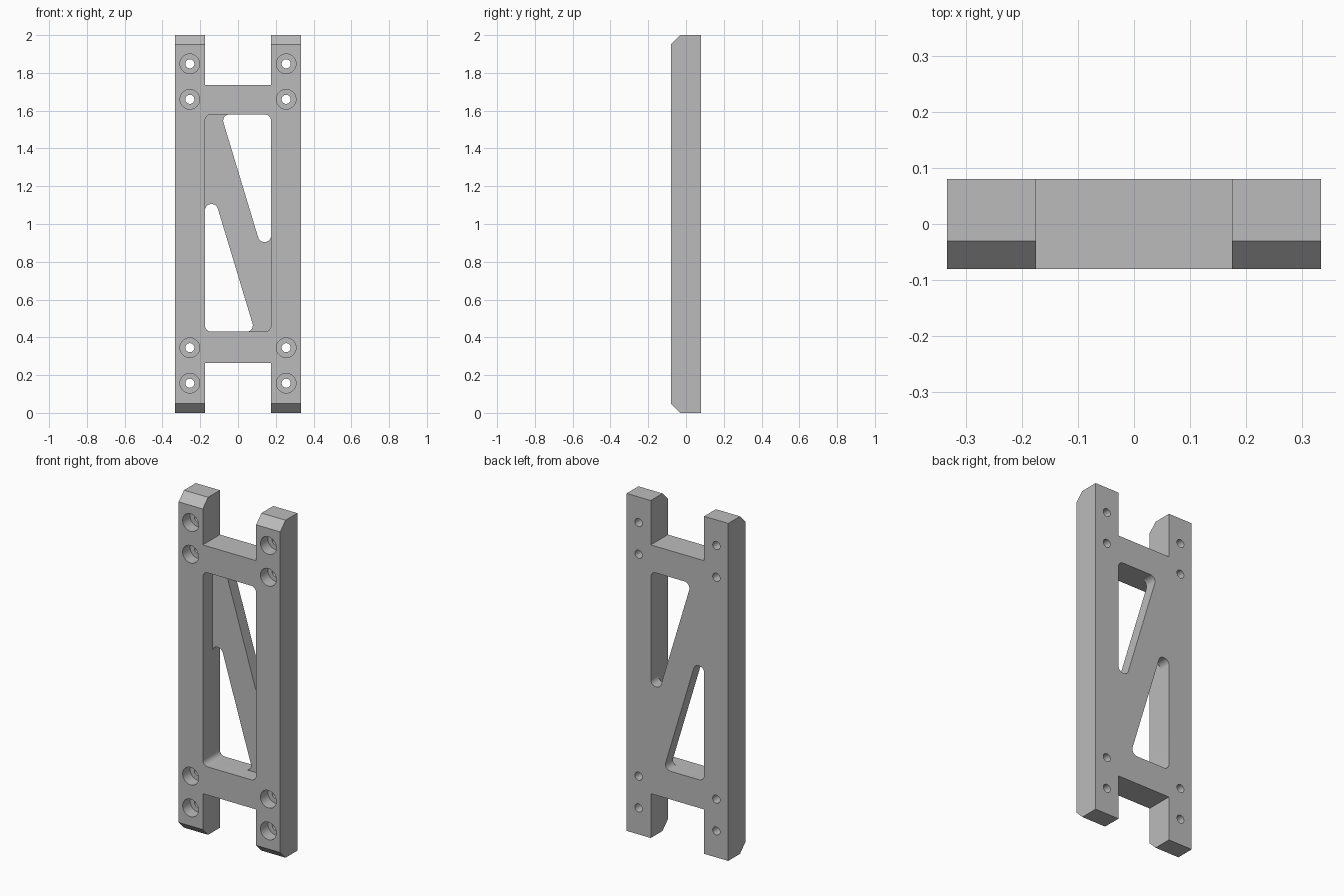
import bpy, bmesh, math
from mathutils import Vector

if "Cube" in bpy.data.objects:
    bpy.data.objects.remove(bpy.data.objects["Cube"])

HALF_W, HALF_D, HEIGHT = 0.333, 0.08, 2.0
INNER = 0.175                      # inner edge of the side rails
LOW, HIGH = 0.43, 1.58             # window between the crossbars
FILLET = 0.033

grey = bpy.data.materials.new("plain grey")
grey.diffuse_color = (0.5, 0.5, 0.5, 1)
grey.use_nodes = True
grey.node_tree.nodes["Principled BSDF"].inputs["Base Color"].default_value = grey.diffuse_color


def prism(name, points, direction):
    """Extrude a closed outline of 3D points along a direction."""
    bm = bmesh.new()
    face = bm.faces.new([bm.verts.new(p) for p in points])
    new = bmesh.ops.extrude_face_region(bm, geom=[face])["geom"]
    bmesh.ops.translate(bm, vec=direction,
                        verts=[v for v in new if isinstance(v, bmesh.types.BMVert)])
    bmesh.ops.recalc_face_normals(bm, faces=bm.faces[:])
    mesh = bpy.data.meshes.new(name)
    bm.to_mesh(mesh)
    bm.free()
    mesh.materials.append(grey)
    obj = bpy.data.objects.new(name, mesh)
    bpy.context.collection.objects.link(obj)
    return obj


def rounded(corners, r=FILLET, steps=8):
    """Round every corner of a convex (x, z) outline."""
    out = []
    pts = [Vector(c) for c in corners]
    for i, p in enumerate(pts):
        d1 = (pts[i - 1] - p).normalized()
        d2 = (pts[(i + 1) % len(pts)] - p).normalized()
        half = math.acos(d1.dot(d2)) / 2
        centre = p + (d1 + d2).normalized() * (r / math.sin(half))
        u = p + d1 * (r / math.tan(half)) - centre
        v = p + d2 * (r / math.tan(half)) - centre
        for k in range(steps + 1):
            q = centre + u.lerp(v, k / steps).normalized() * r
            out.append((round(q.x, 5), round(q.y, 5)))
    return out


def circle(x, z, r, n=32):
    return [(x + r * math.cos(2 * math.pi * k / n),
             z + r * math.sin(2 * math.pi * k / n)) for k in range(n)]


def cut(target, outline, y0, y1):
    """Cut an (x, z) outline through the target from y0 to y1."""
    cutter = prism("cutter", [(x, y0, z) for x, z in outline], (0, y1 - y0, 0))
    cutter.hide_render = True
    mod = target.modifiers.new("cut", 'BOOLEAN')
    mod.operation, mod.solver, mod.object = 'DIFFERENCE', 'EXACT', cutter
    bpy.context.view_layer.objects.active = target
    bpy.ops.object.modifier_apply(modifier=mod.name)
    bpy.data.objects.remove(cutter)


# Block with chamfered front ends
c = 0.05
side = [(HALF_D, 0), (HALF_D, HEIGHT), (c - HALF_D, HEIGHT), (-HALF_D, HEIGHT - c),
        (-HALF_D, c), (c - HALF_D, 0)]
frame = prism("ladder_frame", [(-HALF_W, y, z) for y, z in side], (2 * HALF_W, 0, 0))

# Notches between the rail ends
for z0, z1 in ((-0.2, 0.263), (1.737, 2.2)):
    cut(frame, [(-INNER, z0), (INNER, z0), (INNER, z1), (-INNER, z1)], -0.3, 0.3)

# Front pocket, leaving a thin web at the back
cut(frame, rounded([(-INNER, LOW), (INNER, LOW), (INNER, HIGH), (-INNER, HIGH)]), -0.3, 0.01)

# Two slanted openings that leave the diagonal brace
upper = [(0.114, 0.905), (INNER, 0.905), (INNER, HIGH), (-0.09, HIGH)]
lower = [(-x, round(HIGH + LOW - z, 5)) for x, z in upper]
for opening in (upper, lower):
    cut(frame, rounded(opening), -0.04, 0.3)

# Counterbored screw holes
for x in (-0.255, 0.255):
    for z in (0.157, 0.345, 1.66, 1.848):
        cut(frame, circle(x, z, 0.052), -0.3, -0.01)
        cut(frame, circle(x, z, 0.024), -0.05, 0.3)

bpy.ops.object.select_all(action='DESELECT')
frame.select_set(True)
bpy.context.view_layer.objects.active = frame
bpy.ops.object.shade_smooth_by_angle(angle=math.radians(30))
